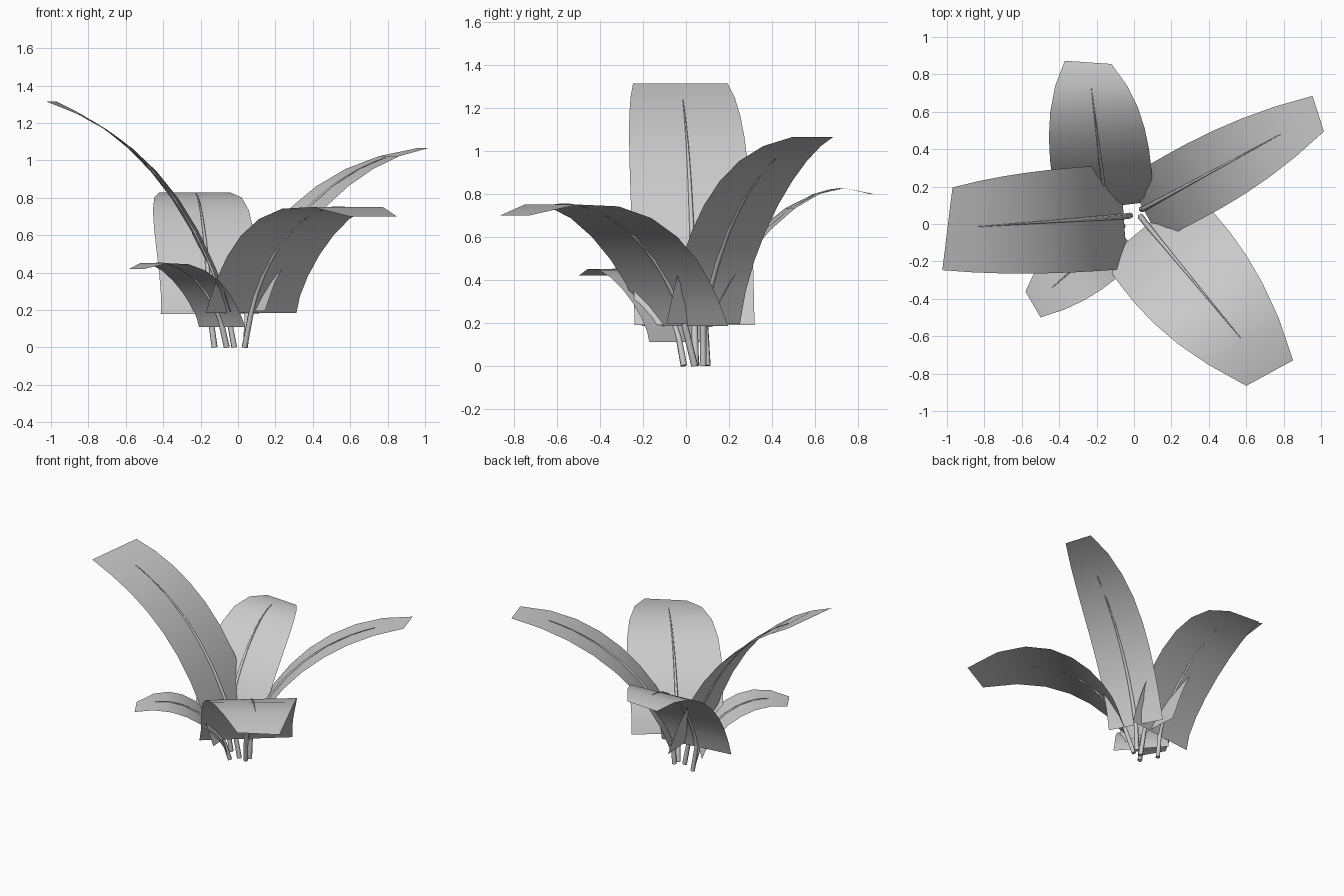
import bpy
from math import radians
from mathutils import Vector, Matrix

if "Cube" in bpy.data.objects:
    bpy.data.objects.remove(bpy.data.objects["Cube"])

SEGMENTS = 8
TIP_SKEW = radians(-11)   # every blade tip is cut slightly askew


def through(a, b, c, d, t):
    """Cubic passing through four evenly spaced values."""
    u = 3 * t
    return (-a * (u - 1) * (u - 2) * (u - 3) / 6 + b * u * (u - 2) * (u - 3) / 2
            - c * u * (u - 1) * (u - 3) / 2 + d * u * (u - 1) * (u - 2) / 6)


def direction(angle):
    return Matrix.Rotation(angle, 3, 'Z') @ Vector((1, 0, 0))


def link(name, data):
    bpy.context.collection.objects.link(bpy.data.objects.new(name, data))


def add_leaf(name, foot, base, heading, reach, height, width, tip):
    heading = radians(heading)

    def centre(t):
        p = Vector((*base, 0)) + direction(heading) * through(0, *reach, t)
        p.z = through(*height, t)
        return p

    # blade: strip one face wide, arching outwards and narrowing at the tip
    verts = []
    for i in range(SEGMENTS + 1):
        t = i / SEGMENTS
        half = through(width, width, .95 * width, tip, t) / 2
        side = direction(heading + radians(90) + TIP_SKEW * t ** 4) * half
        verts += [centre(t) - side, centre(t) + side]
    faces = [(i, i + 1, i + 3, i + 2) for i in range(0, 2 * SEGMENTS, 2)]
    mesh = bpy.data.meshes.new(name + "_leaf")
    mesh.from_pydata(verts, [], faces)
    mesh.shade_smooth()
    link(name + "_leaf", mesh)

    # stem: tapering stalk that becomes the midrib
    steps = 2 * SEGMENTS
    path = [Vector((*foot, 0))] + [centre(.86 * i / steps) for i in range(steps + 1)]
    curve = bpy.data.curves.new(name + "_stem", 'CURVE')
    curve.dimensions = '3D'
    curve.bevel_depth = .016
    curve.bevel_resolution = 1
    curve.use_fill_caps = True
    line = curve.splines.new('POLY')
    line.points.add(len(path) - 1)
    for i, p in enumerate(path):
        line.points[i].co = (*p, 1)
        line.points[i].radius = 1 - .88 * i / (len(path) - 1)
    link(name + "_stem", curve)


# name, stem foot, blade base, heading, outward reach, height, base width, tip width
add_leaf("tall_left", (-.02, .045), (-.055, .04), 184,
         (.245, .565, .945), (.19, .74, 1.1, 1.315), .56, .445)
add_leaf("front_right", (.035, .04), (.07, -.005), -50.4,
         (.155, .5, 1.028), (.185, .455, .71, .7), .63, .285)
add_leaf("back_right", (.04, .08), (.05, .08), 28.6,
         (.21, .57, 1.065), (.195, .58, .895, 1.065), .39, .2)
add_leaf("back", (-.125, .1), (-.15, .09), 97,
         (.145, .44, .78), (.18, .48, .76, .8), .53, .25)
add_leaf("small_front_left", (-.06, -.01), (-.085, -.03), 221.3,
         (.095, .305, .606), (.11, .27, .425, .42), .375, .16)
